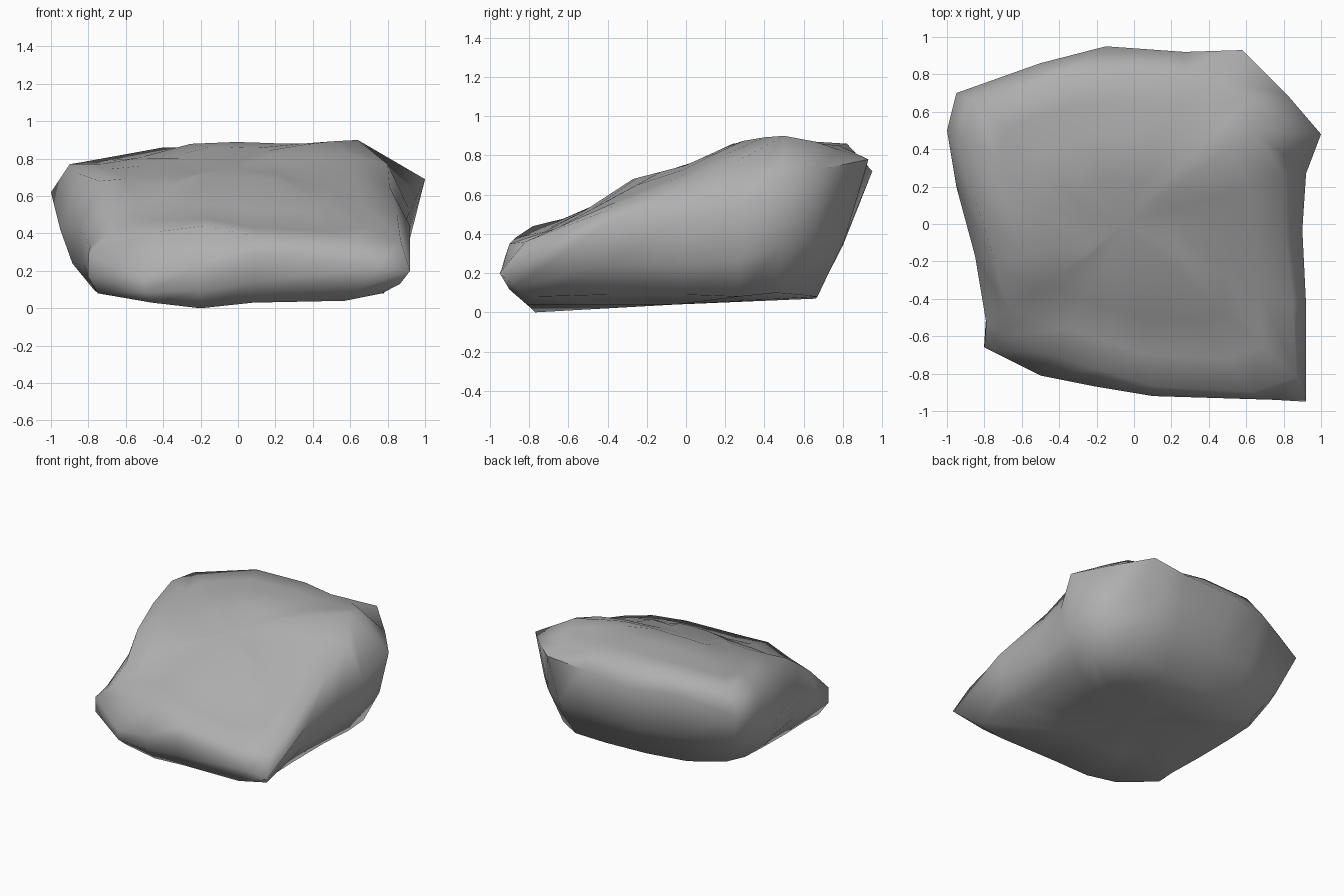
import bpy
import bmesh
import math
from mathutils import Vector

default_cube = bpy.data.objects.get("Cube")
if default_cube:
    bpy.data.objects.remove(default_cube, do_unlink=True)

# Stone outlines in hundredths of a unit, walked round from the front left tip
# Lower edge, where the wall meets the flat underside
base_edge = [
    (77, -76, 8), (77, -40, 9), (77, 0, 9), (78, 27, 8), (79, 46, 10),
    (68, 58, 9), (51, 67, 8), (25, 66, 7), (-10, 64, 7), (-42, 58, 7),
    (-70, 50, 11), (-78, 37, 12), (-78, 14, 11), (-76, -17, 9), (-74, -45, 8),
    (-75, -61, 8), (-46, -75, 3), (-20, -77, 0), (8, -80, 3), (57, -81, 4)]
# Widest outline
rim_edge = [
    (92, -95, 20), (92, -43, 44), (90, -3, 47), (92, 27, 52), (100, 48, 69),
    (82, 69, 73), (58, 93, 78), (27, 92, 75), (-15, 95, 72), (-50, 86, 73),
    (-95, 70, 61), (-100, 50, 62), (-95, 20, 42), (-85, -17, 43), (-79, -53, 33),
    (-80, -66, 29), (-50, -81, 16), (-20, -87, 22), (10, -92, 29), (75, -94, 22)]
# Shoulder, where the wall turns into the sloping top
shoulder_edge = [
    (87, -82, 36), (85, -43, 51), (81, -2, 65), (80, 26, 77), (64, 50, 90),
    (61, 66, 87), (46, 78, 83), (28, 78, 85), (2, 82, 86), (-40, 80, 86),
    (-84, 64, 78), (-90, 45, 77), (-85, 14, 72), (-74, -21, 68), (-67, -46, 52),
    (-68, -60, 41), (-43, -70, 41), (-18, -78, 44), (11, -87, 38), (63, -90, 35)]
# Slope of the top from front to back: (y, z)
top_profile = [(-93, 34), (-75, 46), (-57, 54), (-37, 61), (-27, 68), (0, 75),
               (24, 86), (50, 90), (82, 86)]


def outline(points):
    return [Vector(point) / 100 for point in points]


def top_height(x, y):
    """Height of the sloping top, which falls away at the back right."""
    fall = 0.2 * max(0, -x - 0.2) * min(1, max(0, y * 3))
    for (y0, z0), (y1, z1) in zip(top_profile, top_profile[1:]):
        if y * 100 <= y1:
            return (z0 + (z1 - z0) * (y * 100 - y0) / (y1 - y0)) / 100 - fall
    return top_profile[-1][1] / 100 - fall


def wall_bulge(lower, upper):
    """Row partway up the lower wall, pushed slightly outward."""
    row = []
    for a, b in zip(lower, upper):
        middle = a.lerp(b, 0.42)
        row.append(Vector((middle.x * 1.04, middle.y * 1.04, middle.z)))
    return row


def inset_top(points, amount, follow):
    """Shoulder row pulled inward and settled onto the slope of the top."""
    row = []
    for point in points:
        inner = point.lerp(top_centre, amount)
        inner.z = point.z + (top_height(inner.x, inner.y) - point.z) * follow
        row.append(inner)
    return row


base, rim, shoulder = map(outline, (base_edge, rim_edge, shoulder_edge))
top_centre = Vector((-0.05, 0, top_height(-0.05, 0)))
base_centre = Vector((0, -0.05, 0.04))

rows = [
    [point.lerp(base_centre, 0.5) for point in base],
    base,
    wall_bulge(base, rim),
    rim,
    shoulder,
    inset_top(shoulder, 0.2, 0.5),
    inset_top(shoulder, 0.42, 0.8),
    inset_top(shoulder, 0.7, 1),
]

# Skin the rows into one closed stone
bm = bmesh.new()
loops = [[bm.verts.new(point) for point in row] for row in rows]
count = len(base)
for lower, upper in zip(loops, loops[1:]):
    for i in range(count):
        j = (i + 1) % count
        bm.faces.new((lower[i], lower[j], upper[j], upper[i]))

for loop, centre in ((loops[0], base_centre), (loops[-1], top_centre)):
    hub = bm.verts.new(centre)
    for i in range(count):
        bm.faces.new((loop[i], loop[(i + 1) % count], hub))

bmesh.ops.recalc_face_normals(bm, faces=bm.faces)
mesh = bpy.data.meshes.new("rock")
bm.to_mesh(mesh)
bm.free()

rock = bpy.data.objects.new("rock", mesh)
bpy.context.collection.objects.link(rock)

# Plain grey stone colour
stone = bpy.data.materials.new("stone_grey")
stone.use_nodes = True
colour = (0.43, 0.43, 0.43, 1)
stone.diffuse_color = colour
stone.node_tree.nodes["Principled BSDF"].inputs["Base Color"].default_value = colour
mesh.materials.append(stone)

# Soft shading with only the hardest corners kept crisp
bpy.ops.object.select_all(action="DESELECT")
rock.select_set(True)
bpy.context.view_layer.objects.active = rock
bpy.ops.object.shade_smooth_by_angle(angle=math.radians(70))
